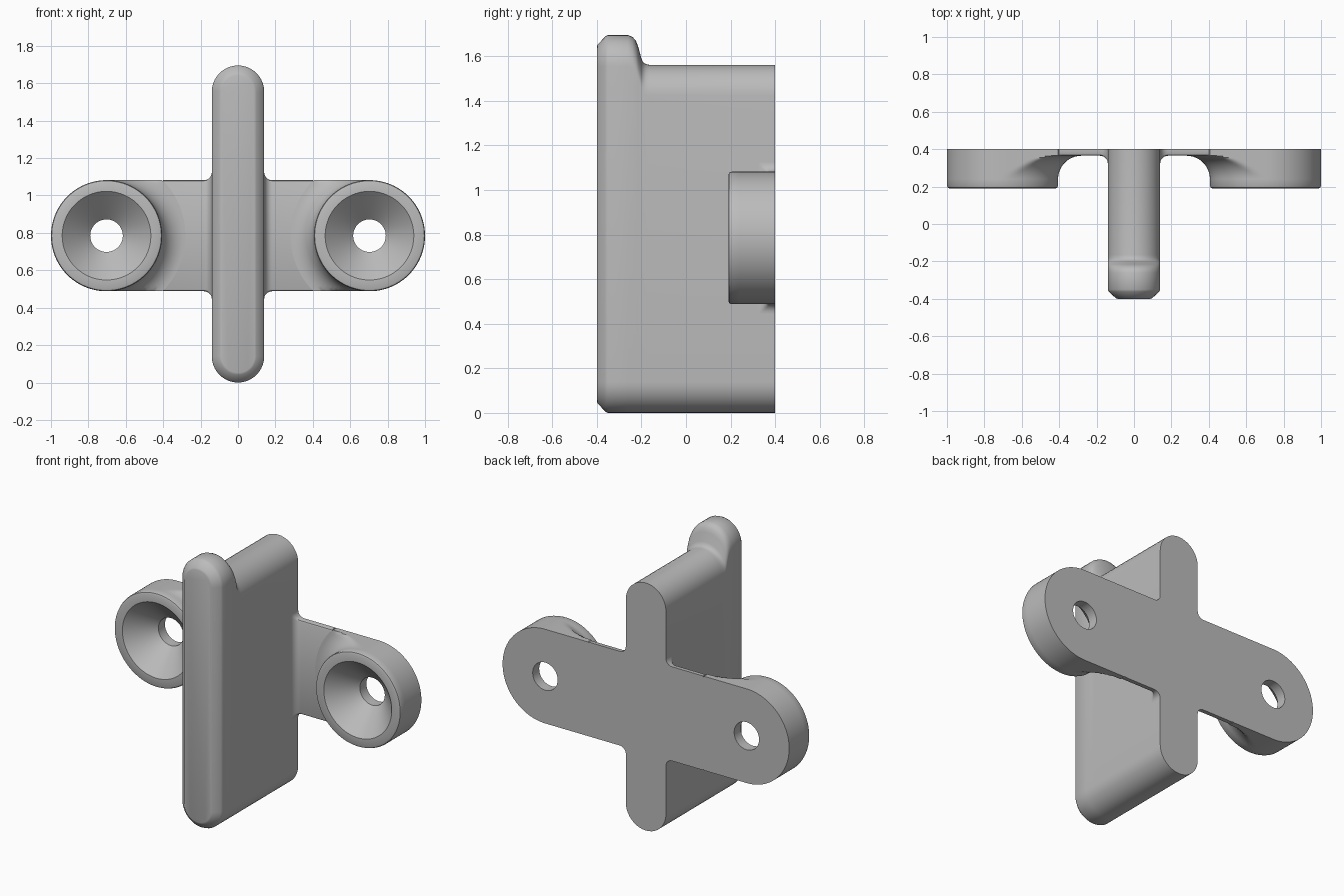
import bpy, bmesh
from math import sin, cos, pi, radians

old = bpy.data.objects.get("Cube")
if old:
    bpy.data.objects.remove(old, do_unlink=True)

grey = bpy.data.materials.new("plain grey")
grey.use_nodes = True
colour = (0.5, 0.5, 0.5, 1)
grey.diffuse_color = colour
grey.node_tree.nodes["Principled BSDF"].inputs["Base Color"].default_value = colour

BACK = 0.4      # y of the flat mounting face
MID = 0.785     # height of the mounting plate axis
R = 0.297       # plate end radius
WEB = 0.365     # y of the thin plate's front
HOLE_X = 0.703


def loft(name, rings, closed=False):
    """Skin a list of point rings; cap the ends, or join last to first."""
    bm = bmesh.new()
    vs = [[bm.verts.new(p) for p in ring] for ring in rings]
    n = len(vs[0])
    pairs = list(zip(vs, vs[1:]))
    if closed:
        pairs.append((vs[-1], vs[0]))
    else:
        bm.faces.new(vs[0])
        bm.faces.new(vs[-1])
    for a, b in pairs:
        for i in range(n):
            j = (i + 1) % n
            bm.faces.new((a[i], a[j], b[j], b[i]))
    bmesh.ops.remove_doubles(bm, verts=bm.verts, dist=1e-5)
    bmesh.ops.recalc_face_normals(bm, faces=bm.faces)
    mesh = bpy.data.meshes.new(name)
    bm.to_mesh(mesh)
    bm.free()
    mesh.materials.append(grey)
    obj = bpy.data.objects.new(name, mesh)
    bpy.context.collection.objects.link(obj)
    bpy.ops.object.select_all(action="DESELECT")
    obj.select_set(True)
    bpy.context.view_layer.objects.active = obj
    bpy.ops.object.shade_smooth_by_angle(angle=radians(32))
    return obj


# Upright blade: round-ended sections along y, with a raised lip at the front
def blade_section(y, inset, top, steps=20):
    w = 0.14 - inset
    ring = []
    for centre, start in ((top - 0.14, 0), (0.14, pi)):
        for i in range(steps + 1):
            a = start + pi * i / steps
            ring.append((w * cos(a), y, centre + w * sin(a)))
    return ring


LIP, TOP = 1.695, 1.562
blade_profile = [
    (-0.4, 0.052, LIP), (-0.396, 0.042, LIP), (-0.362, 0.006, LIP),
    (-0.35, 0, LIP), (-0.26, 0, LIP), (-0.24, 0, 1.687), (-0.225, 0, 1.67),
    (-0.215, 0, 1.645), (-0.2, 0, 1.59), (-0.192, 0, 1.573),
    (-0.18, 0, 1.565), (-0.165, 0, TOP), (BACK, 0, TOP)]
loft("blade", [blade_section(*p) for p in blade_profile])


# Thin cross plate, flaring with a fillet where it meets the blade
def web_section(x, flare):
    h, y, e = R + flare, WEB - flare, 0.012
    return [(x, BACK, MID - h), (x, y + e, MID - h),
            (x, y + e * 0.3, MID - h + e * 0.3), (x, y, MID - h + e),
            (x, y, MID + h - e), (x, y + e * 0.3, MID + h - e * 0.3),
            (x, y + e, MID + h), (x, BACK, MID + h)]


fillet = 0.042
half = [(0.4, 0)]
for i in range(9):
    a = pi / 2 * i / 8
    half.append((0.14 + fillet * (1 - sin(a)), fillet * (1 - cos(a))))
stations = half + [(-x, f) for x, f in reversed(half)]
loft("cross_plate", [web_section(x, f) for x, f in stations])


# Countersunk bosses: turned profile whose flare is trimmed to the plate outline
flare_r = 0.125
boss_profile = [(0.087, BACK), (0.087, 0.335), (0.237, 0.19), (R - 0.014, 0.19),
                (R - 0.004, 0.194), (R, 0.204)]
for i in range(13):
    a = pi / 2 * i / 12
    boss_profile.append((R + flare_r * (1 - cos(a)), WEB - flare_r * (1 - sin(a))))
boss_profile.append((R + flare_r, BACK))


def boss_ring(side, r, y, count=96):
    ring = []
    for i in range(count):
        a = 2 * pi * i / count
        limit = R
        if cos(a) < 0:                      # toward the blade: straight edges
            limit = R / max(abs(sin(a)), 0.01)
        d = min(r, limit)
        ring.append((side * (HOLE_X + d * cos(a)), y, MID + d * sin(a)))
    return ring


for side, label in ((1, "left"), (-1, "right")):
    loft(label + "_screw_boss", [boss_ring(side, r, y) for r, y in boss_profile], True)
